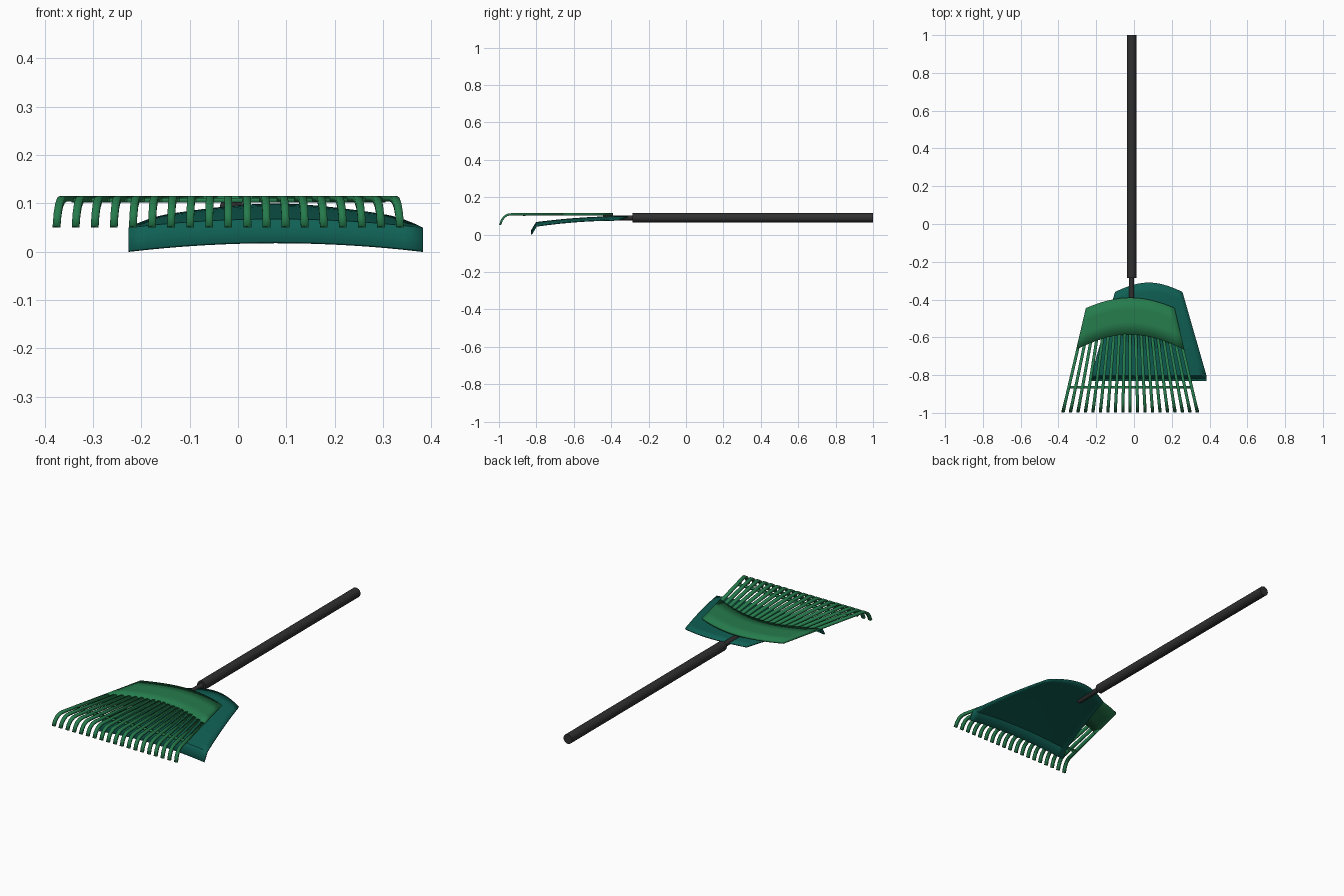
import bpy
import math

if "Cube" in bpy.data.objects:
    bpy.data.objects.remove(bpy.data.objects["Cube"], do_unlink=True)


def make_material(name, color):
    mat = bpy.data.materials.new(name)
    mat.use_nodes = True
    mat.diffuse_color = (*color, 1)
    bsdf = mat.node_tree.nodes["Principled BSDF"]
    bsdf.inputs["Base Color"].default_value = (*color, 1)
    bsdf.inputs["Roughness"].default_value = 0.6
    return mat


green = make_material("leaf green", (0.019, 0.2, 0.073))
teal = make_material("deep teal", (0.005, 0.118, 0.09))
black = make_material("charcoal", (0.03, 0.029, 0.03))


def smooth(obj):
    bpy.ops.object.select_all(action="DESELECT")
    obj.select_set(True)
    bpy.context.view_layer.objects.active = obj
    bpy.ops.object.shade_smooth_by_angle(angle=math.radians(30))


def sheet(name, point, us, vs, thickness, mat):
    """Thin solid panel from a surface function point(u, v)."""
    n = len(us)
    verts = [point(u, v) for v in vs for u in us]
    faces = [(j * n + i, (j + 1) * n + i, (j + 1) * n + i + 1, j * n + i + 1)
             for j in range(len(vs) - 1) for i in range(n - 1)]
    mesh = bpy.data.meshes.new(name)
    mesh.from_pydata(verts, [], faces)
    mesh.materials.append(mat)
    obj = bpy.data.objects.new(name, mesh)
    bpy.context.collection.objects.link(obj)
    mod = obj.modifiers.new("thickness", "SOLIDIFY")
    mod.thickness = thickness
    mod.offset = 0
    mod.use_even_offset = True
    smooth(obj)
    return obj


def rod(name, radius, y0, y1):
    bpy.ops.mesh.primitive_cylinder_add(
        vertices=20, radius=radius, depth=y1 - y0,
        location=(-0.013, (y0 + y1) / 2, 0.09), rotation=(math.pi / 2, 0, 0))
    obj = bpy.context.object
    obj.name = name
    obj.data.materials.append(black)
    smooth(obj)


def spread(count, lo=-1.0, hi=1.0):
    return [lo + (hi - lo) * i / (count - 1) for i in range(count)]


# Handle and the thinner neck that joins the heads
rod("handle", 0.025, -0.285, 1.0)
rod("neck", 0.0135, -0.445, -0.27)

# Rake head: fan-shaped plate with arched upper and lower edges
RAKE_X, RAKE_Z = -0.02, 0.109


def rake_half(y):
    return 0.235 - 0.234 * (y + 0.445)


def rake_plate_point(u, v):
    y = (1 - v) * (-0.39 - 0.055 * u * u) + v * (-0.585 - 0.08 * u * u)
    return RAKE_X + u * rake_half(y), y, RAKE_Z


sheet("rake_plate", rake_plate_point, spread(17), spread(4, 0), 0.011, green)

# Rake tines: straight fan bars with hooked tips
HOOK = [(-0.935, 0.109), (-0.955, 0.106), (-0.972, 0.095),
        (-0.985, 0.077), (-0.994, 0.052)]
for k, t in enumerate(spread(19)):
    path = [(-0.58 - 0.08 * t * t, RAKE_Z)] + HOOK

    def tine_point(u, v):
        y, z = path[v]
        return RAKE_X + t * (rake_half(y) - 0.008) + u * 0.008, y, z

    sheet(f"tine_{k + 1}", tine_point, [-1, 1], range(len(path)), 0.011, green)

# Cross bar tying the tines together
sheet("cross_bar",
      lambda u, v: (RAKE_X + u * 0.325, -0.865 - 0.007 * v, RAKE_Z - 0.003),
      [-1, 1], [-1, 1], 0.01, green)

# Scoop: gently domed tapering blade with a turned-down front lip
PAN_X = 0.078


def pan_point(u, v):
    s = min(v, 1)
    y = (1 - s) * (-0.31 - 0.05 * u * u) - s * 0.8
    z = 0.096 - 0.032 * s * s - 0.018 * u * u
    half = min(0.178 - 0.288 * (y + 0.36), 0.307)
    if v > 1:
        y, z = -0.827, z - 0.045
    return PAN_X + u * half, y, z


sheet("scoop_blade", pan_point, spread(17), spread(11, 0) + [2], 0.007, teal)
